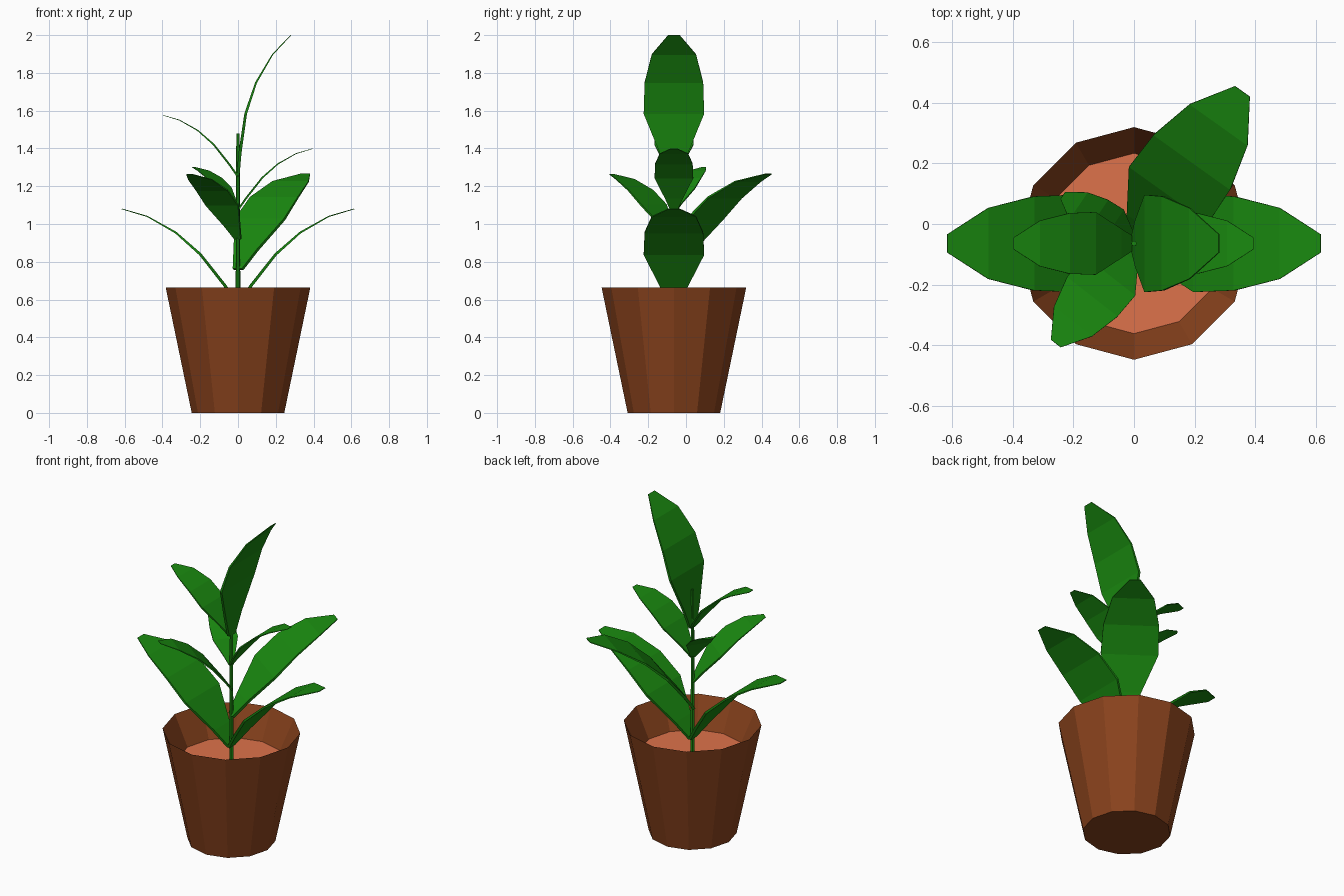
import bpy, math
from mathutils import Matrix, Vector

if "Cube" in bpy.data.objects:
    bpy.data.objects.remove(bpy.data.objects["Cube"])

CY = -0.064  # y of the plant axis


def material(name, rgb):
    m = bpy.data.materials.new(name)
    m.diffuse_color = (*rgb, 1)
    m.use_nodes = True
    m.node_tree.nodes["Principled BSDF"].inputs["Base Color"].default_value = m.diffuse_color
    return m


def make(name, verts, faces, mat):
    me = bpy.data.meshes.new(name)
    me.from_pydata(verts, [], faces)
    ob = bpy.data.objects.new(name, me)
    bpy.context.collection.objects.link(ob)
    me.materials.append(mat)
    return ob


def lathe(name, profile, n, mat, cap_start=False, cap_end=False):
    """Faceted turned form around the plant axis, profile of (radius, z)."""
    verts = [(r * math.cos(2 * math.pi * i / n), CY + r * math.sin(2 * math.pi * i / n), z)
             for r, z in profile for i in range(n)]
    faces = [(k * n + i, k * n + (i + 1) % n, (k + 1) * n + (i + 1) % n, (k + 1) * n + i)
             for k in range(len(profile) - 1) for i in range(n)]
    if cap_start:
        faces.append(tuple(reversed(range(n))))
    if cap_end:
        faces.append(tuple(range((len(profile) - 1) * n, len(profile) * n)))
    return make(name, verts, faces, mat)


brown = material("terracotta", (0.25, 0.055, 0.012))
clay = material("soil", (0.73, 0.17, 0.07))
green = material("leaf_green", (0.01, 0.25, 0.005))

# Pot with sloped inner wall, soil disc and stem
lathe("pot", [(0.245, 0), (0.383, 0.665), (0.297, 0.485)], 12, brown, cap_start=True)
lathe("soil", [(0.297, 0.485)], 12, clay, cap_end=True)
lathe("stem", [(0.013, 0.48), (0.009, 1.48)], 6, green, True, True)

# Leaf stations: distance out, rise, half width, half thickness
LEAF = [(0, 0, 0.03, 0.008), (0.07, 0.10, 0.075, 0.008), (0.20, 0.265, 0.16, 0.007),
        (0.33, 0.38, 0.155, 0.005), (0.48, 0.465, 0.117, 0.003), (0.615, 0.505, 0.03, 0.002)]


def leaf(name, base_z, azimuth, scale, lift=0):
    verts = []
    for i, (x, z, w, t) in enumerate(LEAF):
        a, b = LEAF[max(i - 1, 0)], LEAF[min(i + 1, len(LEAF) - 1)]
        nrm = Vector((a[1] - b[1], 0, b[0] - a[0])).normalized() * t
        for side, s in ((-w, -1), (w, -1), (w, 1), (-w, 1)):
            verts.append(Vector((x, side, z)) + nrm * s)
    xf = (Matrix.Translation((0, CY, base_z)) @ Matrix.Rotation(math.radians(azimuth), 4, 'Z')
          @ Matrix.Rotation(math.radians(-lift), 4, 'Y') @ Matrix.Scale(scale, 4))
    n = len(LEAF)
    faces = [(4 * k + j, 4 * k + 4 + j, 4 * k + 4 + (j + 1) % 4, 4 * k + (j + 1) % 4)
             for k in range(n - 1) for j in range(4)]
    faces = [tuple(reversed(f)) for f in faces]
    faces += [(3, 2, 1, 0), tuple(range(4 * n - 4, 4 * n))]
    make(name, [xf @ v for v in verts], faces, green)


# Leaves from bottom to top
leaf("low_leaf_right", 0.575, 0, 1)
leaf("low_leaf_left", 0.575, 180, 1)
leaf("back_right_leaf", 0.76, 54.5, 1)
leaf("front_left_leaf", 0.92, 232, 0.68)
leaf("back_left_leaf", 1.068, 146, 0.46)
leaf("mid_leaf_right", 1.075, 0, 0.64)
leaf("high_leaf_left", 1.25, 180, 0.645)
leaf("top_leaf", 1.255, 0, 1, lift=30)

# Consistent outward normals on every closed leaf
import bmesh
for ob in bpy.data.objects:
    if "leaf" in ob.name:
        bm = bmesh.new()
        bm.from_mesh(ob.data)
        bmesh.ops.recalc_face_normals(bm, faces=bm.faces)
        bm.to_mesh(ob.data)
        bm.free()
